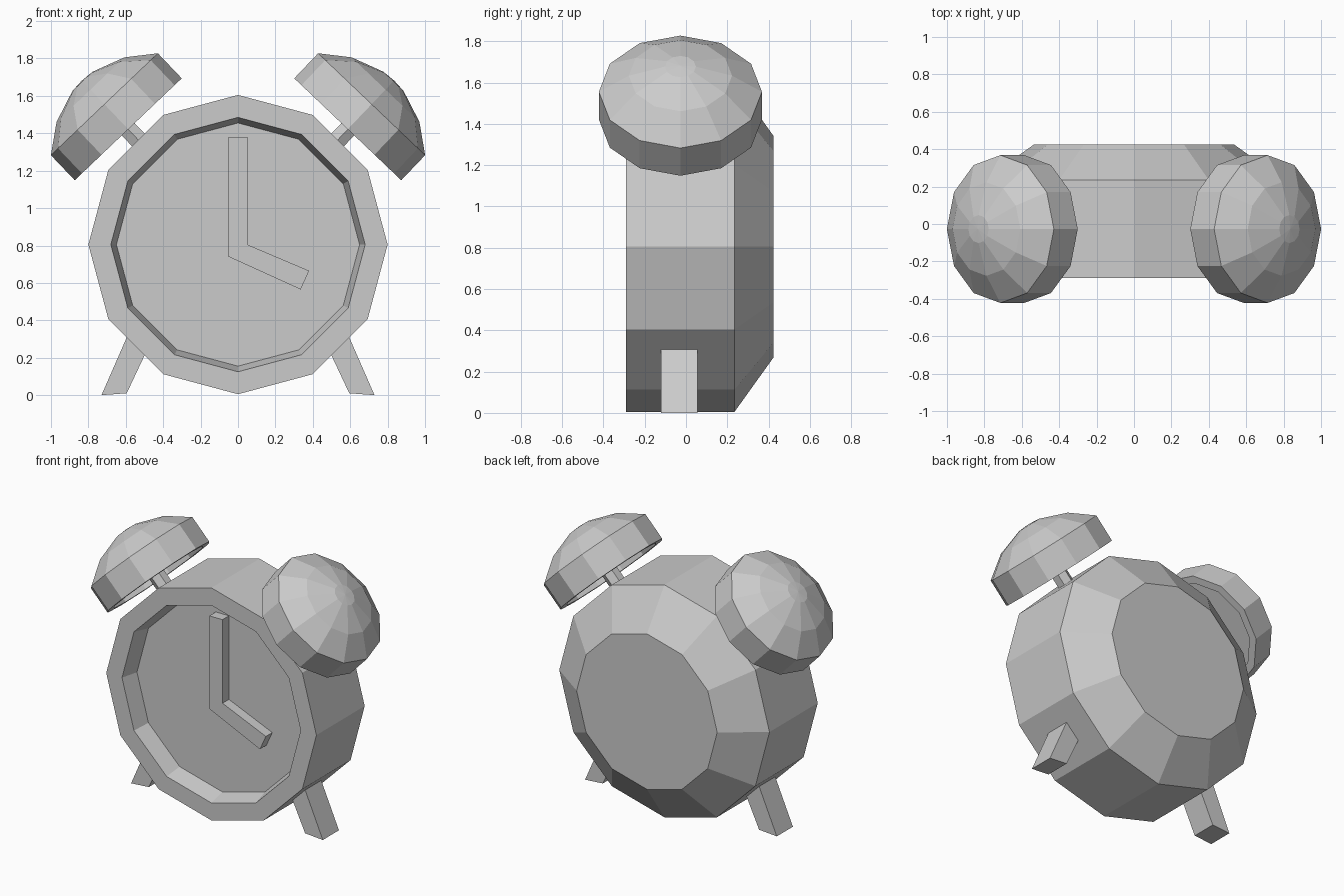
import bpy, bmesh, math
from mathutils import Matrix, Vector

cube = bpy.data.objects.get("Cube")
if cube:
    bpy.data.objects.remove(cube, do_unlink=True)

grey = bpy.data.materials.new("plain grey")
grey.use_nodes = True
grey.diffuse_color = (0.6, 0.6, 0.6, 1)
grey.node_tree.nodes["Principled BSDF"].inputs["Base Color"].default_value = (0.6, 0.6, 0.6, 1)


def finish(name, bm, matrix=Matrix()):
    bmesh.ops.transform(bm, matrix=matrix, verts=bm.verts)
    bmesh.ops.recalc_face_normals(bm, faces=bm.faces)
    mesh = bpy.data.meshes.new(name)
    bm.to_mesh(mesh)
    bm.free()
    mesh.materials.append(grey)
    obj = bpy.data.objects.new(name, mesh)
    bpy.context.collection.objects.link(obj)
    return obj


def lathe(name, profile, sides, matrix, turn=0.0):
    """Spin (radius, height) points around z; radius 0 closes to a point."""
    bm = bmesh.new()
    rings = []
    for r, h in profile:
        count = sides if r else 1
        rings.append([bm.verts.new((r * math.cos(turn + math.tau * i / sides),
                                    r * math.sin(turn + math.tau * i / sides), h))
                      for i in range(count)])
    for a, b in zip(rings, rings[1:]):
        for i in range(sides):
            j = (i + 1) % sides
            quad = [a[i % len(a)], a[j % len(a)], b[j % len(b)], b[i % len(b)]]
            bm.faces.new(list(dict.fromkeys(quad)))
    for ring in (rings[0], rings[-1]):
        if len(ring) > 1:
            bm.faces.new(ring)
    return finish(name, bm, matrix)


def plate(name, outline, y_front, y_back):
    """Extrude an (x, z) outline along y."""
    bm = bmesh.new()
    face = bm.faces.new([bm.verts.new((x, y_front, z)) for x, z in outline])
    grown = bmesh.ops.extrude_face_region(bm, geom=[face])["geom"]
    bmesh.ops.translate(bm, vec=(0, y_back - y_front, 0),
                        verts=[v for v in grown if isinstance(v, bmesh.types.BMVert)])
    return finish(name, bm)


CENTRE = Vector((0, 0, 0.805))

# Case with recessed dial and tapered back
lathe("clock_case",
      [(0.65, 0.17), (0.68, 0.29), (0.8, 0.29), (0.8, -0.235), (0.535, -0.425)],
      12, Matrix.Translation(CENTRE) @ Matrix.Rotation(math.pi / 2, 4, 'X'))

# Joined hour and minute hands
plate("clock_hands", [(-0.05, 1.38), (0.05, 1.38), (0.05, 0.805), (0.38, 0.665),
                      (0.335, 0.565), (-0.05, 0.74)], -0.24, -0.165)

bell = [(0.345, 0.1), (0.345, 0), (0.395, 0), (0.395, 0.185),
        (0.25, 0.293), (0.075, 0.354), (0, 0.36)]

for side, label in ((1, "left"), (-1, "right")):
    # Splayed foot
    plate(label + "_foot", [(side * x, z) for x, z in
                            ((0.595, 0.01), (0.73, 0), (0.555, 0.4), (0.43, 0.36))],
          -0.12, 0.055)
    # Bell and its post, tilted outward from the case centre
    tilt = (Matrix.Translation(CENTRE + Vector((0, -0.027, 0)))
            @ Matrix.Rotation(side * math.radians(43.6), 4, 'Y'))
    lathe(label + "_bell", bell, 12, tilt @ Matrix.Translation((0, 0, 0.851)))
    lathe(label + "_bell_post", [(0.055, 0.7), (0.055, 0.97)], 6, tilt, math.pi / 6)
